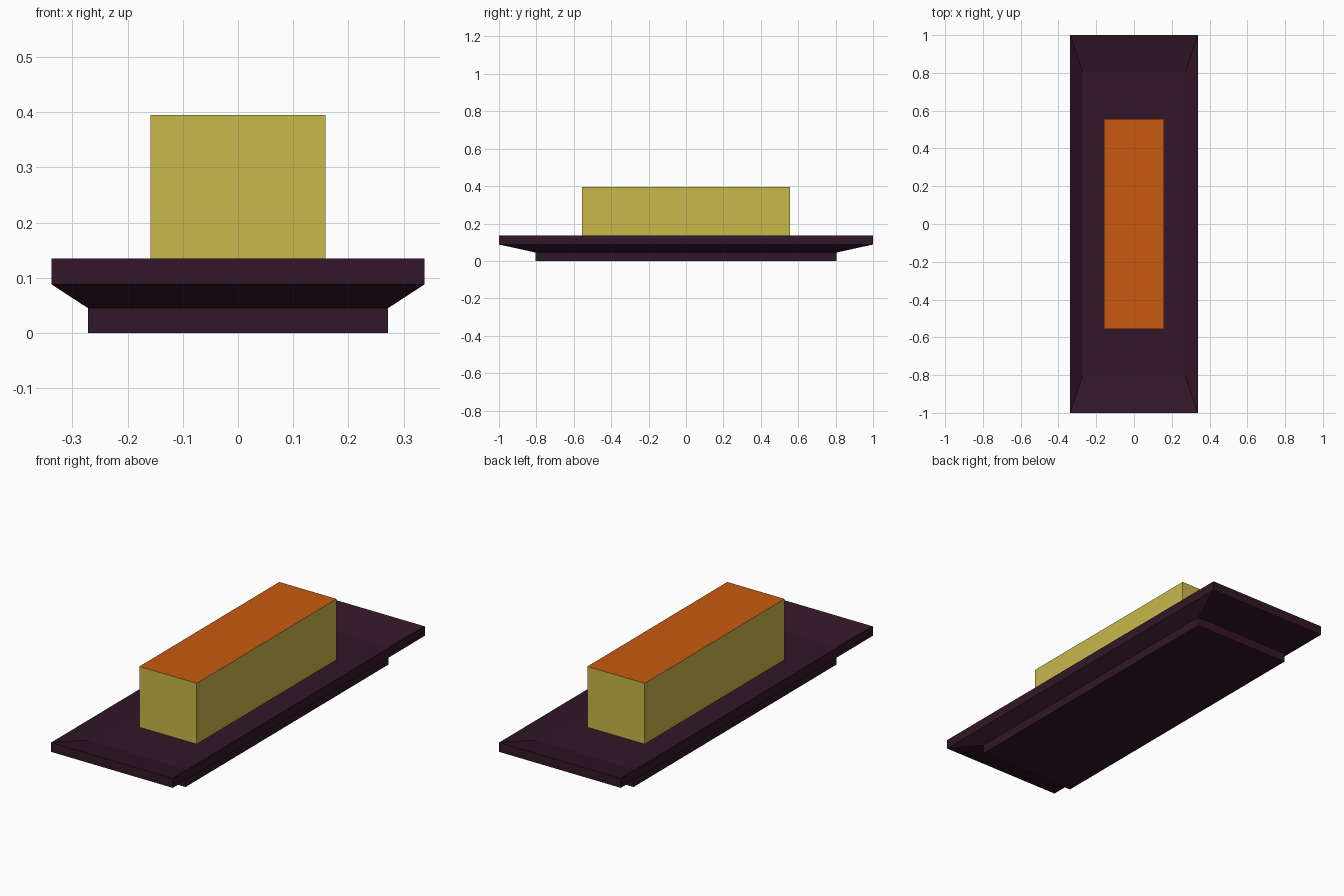
import bpy, bmesh

if "Cube" in bpy.data.objects:
    bpy.data.objects.remove(bpy.data.objects["Cube"])


def material(name, rgb):
    m = bpy.data.materials.new(name)
    m.diffuse_color = (*rgb, 1)
    m.use_nodes = True
    m.node_tree.nodes["Principled BSDF"].inputs["Base Color"].default_value = m.diffuse_color
    return m


def stacked_rectangles(name, levels, materials):
    """Loft a closed solid through rectangles given as (half_x, half_y, z)."""
    bm = bmesh.new()
    rings = [[bm.verts.new((sx * hx, sy * hy, z))
              for sx, sy in ((-1, -1), (1, -1), (1, 1), (-1, 1))]
             for hx, hy, z in levels]
    bm.faces.new(rings[0][::-1])
    for low, high in zip(rings, rings[1:]):
        for i in range(4):
            j = (i + 1) % 4
            bm.faces.new((low[i], low[j], high[j], high[i]))
    top = bm.faces.new(rings[-1])
    top.material_index = len(materials) - 1
    bmesh.ops.recalc_face_normals(bm, faces=bm.faces)
    mesh = bpy.data.meshes.new(name)
    bm.to_mesh(mesh)
    bm.free()
    for m in materials:
        mesh.materials.append(m)
    obj = bpy.data.objects.new(name, mesh)
    bpy.context.collection.objects.link(obj)
    return obj


plum = material("dark_plum", (0.032, 0.008, 0.021))
yellow = material("yellow", (0.578, 0.479, 0.069))
orange = material("orange", (0.578, 0.102, 0.005))

# Tray: foot, flared underside, rim, then sloping in to a sunken floor
stacked_rectangles("tray", [
    (0.272, 0.805, 0.0),
    (0.272, 0.805, 0.045),
    (0.338, 1.0, 0.088),
    (0.338, 1.0, 0.135),
    (0.272, 0.805, 0.09),
], [plum])

# Block resting on the tray floor, with an orange top face
stacked_rectangles("block", [
    (0.159, 0.555, 0.09),
    (0.159, 0.555, 0.395),
], [yellow, orange])
